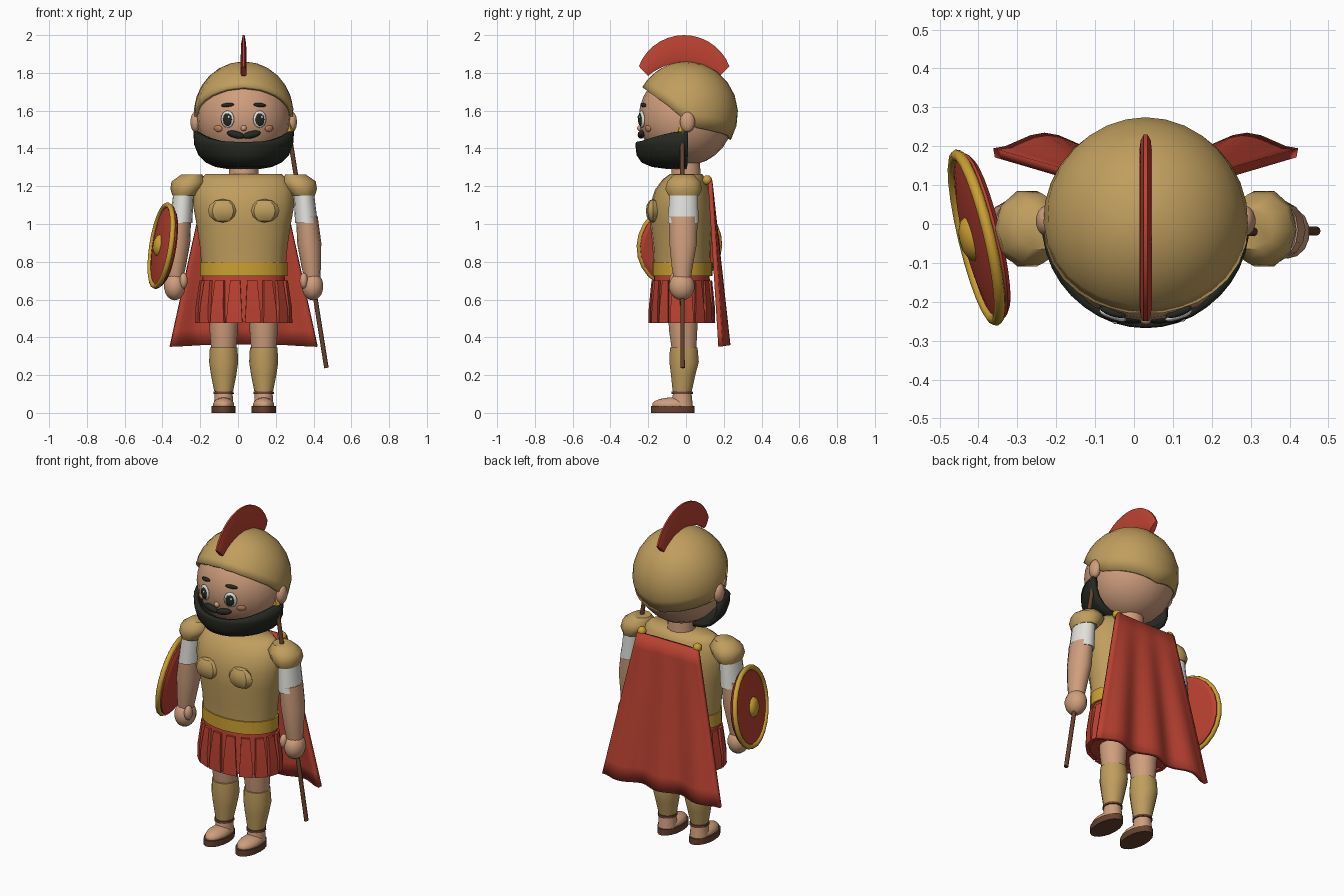
import bpy, bmesh, math
from mathutils import Vector, Matrix

if "Cube" in bpy.data.objects:
    bpy.data.objects.remove(bpy.data.objects["Cube"])

CX = 0.03            # body centre line
HEAD = Vector((CX, 0.0, 1.565))


def material(name, r, g, b):
    m = bpy.data.materials.new(name)
    lin = [((c / 255 + 0.055) / 1.055) ** 2.4 for c in (r, g, b)]
    m.diffuse_color = (*lin, 1)
    m.use_nodes = True
    m.node_tree.nodes["Principled BSDF"].inputs["Base Color"].default_value = m.diffuse_color
    return m


BRONZE = material("bronze", 192, 158, 94)
GOLD = material("gold", 204, 160, 50)
SKIN = material("skin", 207, 158, 125)
BLUSH = material("blush", 200, 136, 102)
RED = material("red", 188, 66, 50)
BLACK = material("black", 38, 41, 34)
WHITE = material("white", 225, 225, 220)
BROWN = material("brown", 102, 66, 46)


def finish(name, bm, mat, angle=40):
    bmesh.ops.recalc_face_normals(bm, faces=bm.faces)
    me = bpy.data.meshes.new(name)
    bm.to_mesh(me)
    bm.free()
    me.materials.append(mat)
    ob = bpy.data.objects.new(name, me)
    bpy.context.collection.objects.link(ob)
    bpy.ops.object.select_all(action='DESELECT')
    ob.select_set(True)
    bpy.context.view_layer.objects.active = ob
    bpy.ops.object.shade_smooth_by_angle(angle=math.radians(angle))
    return ob


def skin_rows(bm, rows, closed):
    """Bridge rows of points with quads."""
    vs = [[bm.verts.new(p) for p in row] for row in rows]
    n = len(rows[0])
    for a, b in zip(vs, vs[1:]):
        for i in range(n if closed else n - 1):
            j = (i + 1) % n
            bm.faces.new((a[i], a[j], b[j], b[i]))
    return vs


def loft(name, rings, mat, n=14, angle=40):
    """Capped stack of ellipses (cx, cy, z, rx, ry)."""
    bm = bmesh.new()
    rows = [[(cx + rx * math.cos(2 * math.pi * i / n), cy + ry * math.sin(2 * math.pi * i / n), z)
             for i in range(n)] for cx, cy, z, rx, ry in rings]
    vs = skin_rows(bm, rows, True)
    bm.faces.new(vs[0])
    bm.faces.new(vs[-1])
    return finish(name, bm, mat, angle)


def ball(name, pos, size, mat, rot=None, u=14, v=9, angle=60):
    bm = bmesh.new()
    bmesh.ops.create_uvsphere(bm, u_segments=u, v_segments=v, radius=1)
    m = Matrix.Translation(pos) @ (rot or Matrix()) @ Matrix.Diagonal((*size, 1))
    bmesh.ops.transform(bm, matrix=m, verts=bm.verts)
    return finish(name, bm, mat, angle)


def rod(name, a, b, r1, r2, mat, n=10):
    a, b = Vector(a), Vector(b)
    bm = bmesh.new()
    bmesh.ops.create_cone(bm, cap_ends=True, segments=n, radius1=r1, radius2=r2, depth=(b - a).length)
    m = Matrix.Translation((a + b) / 2) @ (b - a).to_track_quat('Z', 'Y').to_matrix().to_4x4()
    bmesh.ops.transform(bm, matrix=m, verts=bm.verts)
    return finish(name, bm, mat)


def face_patch(name, dx, z, rx, rz, mat, depth=0.012, out=0.0, roll=0):
    """Flattened ball lying on the front of the head."""
    dz = z - HEAD.z
    n = Vector((dx, -math.sqrt(0.25 ** 2 - dx * dx - dz * dz), dz)).normalized()
    rot = n.to_track_quat('-Y', 'Z').to_matrix().to_4x4() @ Matrix.Rotation(math.radians(roll), 4, 'Y')
    return ball(name, HEAD + n * (0.25 + out), (rx, depth, rz), mat, rot, 14, 8)


def solidify(ob, t, offset=-1):
    m = ob.modifiers.new("thickness", 'SOLIDIFY')
    m.thickness, m.offset = t, offset


def lerp_table(table, x):
    for (x0, y0), (x1, y1) in zip(table, table[1:]):
        if x <= x1:
            return y0 + (y1 - y0) * (x - x0) / (x1 - x0)
    return table[-1][1]


# head and neck
ball("head", HEAD, (0.25, 0.25, 0.255), SKIN, u=20, v=14)
loft("neck", [(CX, 0, 1.22, 0.08, 0.08), (CX, 0, 1.36, 0.075, 0.075)], SKIN)

# helmet dome with a rim that sweeps down to the back
rim = [(0, 1.727), (25, 1.715), (45, 1.685), (65, 1.64), (82, 1.575), (100, 1.51), (180, 1.445)]
bm = bmesh.new()
rows = []
for k in range(8):
    row = []
    for i in range(32):
        phi = 2 * math.pi * i / 32
        deg = math.degrees(phi)
        e0 = math.asin((lerp_table(rim, min(deg, 360 - deg)) - 1.585) / 0.275)
        e = e0 + (math.radians(88) - e0) * k / 7
        row.append((CX + 0.264 * math.cos(e) * math.sin(phi),
                    0.003 - 0.272 * math.cos(e) * math.cos(phi), 1.585 + 0.275 * math.sin(e)))
    rows.append(row)
bm.faces.new(skin_rows(bm, rows, True)[-1])
solidify(finish("helmet", bm, BRONZE, 60), 0.02)

# crest: crescent with a lens-shaped section
bm = bmesh.new()
rows = []
for k in range(15):
    t = -1 + 2 * k / 14
    a, b = math.radians(69) * t, math.radians(41) * t
    o = Vector((CX, -0.01 + 0.257 * math.sin(a), 1.743 + 0.257 * math.cos(a)))
    i = Vector((CX, -0.01 + 0.29 * math.sin(b), 1.565 + 0.29 * math.cos(b)))
    rows.append([o.lerp(i, f) + Vector((w, 0, 0)) for f, w in
                 ((0, 0.005), (0.3, 0.013), (0.8, 0.016), (1, 0.01),
                  (1, -0.01), (0.8, -0.016), (0.3, -0.013), (0, -0.005))])
vs = skin_rows(bm, rows, True)
bm.faces.new(vs[0])
bm.faces.new(vs[-1])
finish("crest", bm, RED)

# beard shell wrapping the jaw
bm = bmesh.new()
rows = []
for rx, ry, z in ((0.267, 0.265, None), (0.262, 0.268, 1.42), (0.24, 0.262, 1.365),
                  (0.2, 0.235, 1.325), (0.15, 0.18, 1.302), (0.08, 0.09, 1.29)):
    row = []
    for k in range(21):
        a = math.radians(-92 + 184 * k / 20)
        top = 1.435 + 0.055 * abs(math.sin(a)) ** 3
        row.append((CX + rx * math.sin(a), -ry * math.cos(a), z or top))
    rows.append(row)
skin_rows(bm, rows, False)
solidify(finish("beard", bm, BLACK, 60), 0.025)

# face details
face_patch("nose", 0, 1.507, 0.016, 0.016, SKIN, 0.016)
for s in (-1, 1):
    face_patch("eye_white", s * 0.085, 1.555, 0.037, 0.046, WHITE)
    face_patch("pupil", s * 0.083, 1.553, 0.025, 0.034, BLACK, 0.008, 0.008)
    face_patch("eye_glint", s * 0.083 + 0.008, 1.566, 0.006, 0.008, WHITE, 0.004, 0.015)
    face_patch("eyebrow", s * 0.085, 1.63, 0.036, 0.011, BLACK, 0.012, 0, s * 6)
    face_patch("cheek", s * 0.135, 1.505, 0.026, 0.018, BLUSH, 0.008)
    face_patch("moustache", s * 0.04, 1.476, 0.05, 0.019, BLACK, 0.018, 0.008, -s * 14)
    ball("ear", (CX + s * 0.255, 0.008, 1.54), (0.028, 0.04, 0.055), SKIN)

# cuirass, chest plates, belt
loft("cuirass", [(CX, -0.022, 0.76, 0.222, 0.15), (CX, -0.022, 0.88, 0.232, 0.155),
                 (CX, -0.025, 1.0, 0.25, 0.165), (CX, -0.025, 1.1, 0.268, 0.165),
                 (CX, -0.02, 1.18, 0.262, 0.145), (CX, -0.01, 1.235, 0.235, 0.115),
                 (CX, 0, 1.265, 0.2, 0.085)], BRONZE, 20, 60)
loft("belt", [(CX, -0.02, 0.725, 0.232, 0.16), (CX, -0.02, 0.8, 0.232, 0.16)], GOLD, 24)
for s in (-1, 1):
    ball("chest_plate", (CX + s * 0.11, -0.175, 1.07), (0.08, 0.038, 0.062), BRONZE, u=8, v=6, angle=30)

# skirt: base plus hanging strips
loft("skirt_base", [(CX, -0.022, 0.485, 0.24, 0.163), (CX, -0.022, 0.6, 0.232, 0.157),
                    (CX, -0.022, 0.74, 0.215, 0.145)], RED, 32)
bm = bmesh.new()
for k in range(16):
    a = 2 * math.pi * (k + 0.5) / 16
    quads = []
    for z, f, w in ((0.475, 1.0, 0.17), (0.56, 0.99, 0.15), (0.70, 0.91, 0.115)):
        quads.append([(CX + 0.258 * f * g * math.cos(a + d), -0.022 + 0.177 * f * g * math.sin(a + d), z)
                      for d, g in ((-w, 0.9), (-w, 1), (w, 1), (w, 0.9))])
    vs = skin_rows(bm, quads, True)
    bm.faces.new(vs[0])
    bm.faces.new(vs[-1])
finish("skirt_strips", bm, RED, 25)

# legs and sandals
for s in (-1, 1):
    x = CX + s * 0.106
    loft("thigh", [(x, -0.01, 0.33, 0.066, 0.066), (x, -0.015, 0.43, 0.074, 0.076),
                   (x, -0.015, 0.56, 0.08, 0.085)], SKIN)
    loft("greave", [(x, -0.02, 0.115, 0.05, 0.052), (x, -0.015, 0.2, 0.067, 0.066),
                    (x, -0.01, 0.27, 0.077, 0.08), (x, -0.012, 0.345, 0.073, 0.075)], BRONZE, 14, 50)
    loft("ankle", [(x, -0.02, 0.03, 0.052, 0.058), (x, -0.02, 0.14, 0.045, 0.047)], SKIN)
    ball("foot", (x, -0.072, 0.042), (0.058, 0.108, 0.04), SKIN)
    loft("sole", [(x, -0.07, 0, 0.064, 0.118), (x, -0.07, 0.036, 0.064, 0.118)], BROWN, 18)
    loft("ankle_strap", [(x, -0.02, 0.1, 0.054, 0.058), (x, -0.02, 0.113, 0.053, 0.057)], BROWN)

# arms
for s in (-1, 1):
    def X(d):
        return CX + s * d
    loft("shoulder_guard", [(X(0.315), -0.012, 1.15, 0.062, 0.085), (X(0.305), -0.012, 1.185, 0.083, 0.102),
                            (X(0.29), -0.012, 1.225, 0.092, 0.092), (X(0.275), -0.012, 1.262, 0.055, 0.055)],
         BRONZE, 10, 45)
    loft("sleeve", [(X(0.332), -0.015, 1.005, 0.06, 0.084), (X(0.318), -0.012, 1.17, 0.054, 0.076)], WHITE)
    loft("arm", [(X(0.364), -0.02, 0.7, 0.042, 0.045), (X(0.357), -0.02, 0.78, 0.052, 0.058),
                 (X(0.347), -0.015, 0.9, 0.064, 0.075), (X(0.335), -0.015, 1.04, 0.057, 0.078)], SKIN, 14, 60)
    ball("hand", (X(0.365), -0.022, 0.67), (0.058, 0.068, 0.074), SKIN)
    ball("thumb", (X(0.318), -0.06, 0.7), (0.022, 0.028, 0.042), SKIN)

# spear through the fist
tip = Vector((0.268, -0.02, 1.5))
rod("spear_shaft", (0.468, -0.018, 0.238), tip, 0.012, 0.012, BROWN)
rod("spear_head", (0.272, -0.02, 1.475), (0.255, -0.02, 1.6), 0.026, 0.002, GOLD, 6)

# round shield: disc, rim and boss
place = Matrix.Translation((-0.405, -0.035, 0.885)) @ \
    Vector((-0.96, -0.23, 0.15)).to_track_quat('Z', 'Y').to_matrix().to_4x4()
bpy.ops.mesh.primitive_torus_add(major_radius=0.218, minor_radius=0.015, major_segments=24, minor_segments=8)
shield_rim = bpy.context.object
shield_rim.name = "shield_rim"
shield_rim.data.materials.append(GOLD)
bpy.ops.object.shade_smooth()
disc = loft("shield_disc", [(0, 0, -0.034, 0.2, 0.2), (0, 0, -0.022, 0.218, 0.218), (0, 0, 0.0, 0.215, 0.215),
                            (0, 0, 0.012, 0.15, 0.15), (0, 0, 0.018, 0.06, 0.06)], RED, 24, 30)
boss = ball("shield_boss", (0, 0, 0.018), (0.058, 0.058, 0.026), GOLD, u=12, v=6)
for ob in (shield_rim, disc, boss):
    ob.matrix_world = place

# cape with folds that deepen towards the hem, and its pins
bm = bmesh.new()
rows = []
for j in range(11):
    v = j / 10
    rows.append([(CX + u * (0.2 + 0.19 * v), 0.128 + 0.075 * v + 0.02 * v * math.cos(u * 3 * math.pi),
                  1.228 - 0.865 * v - 0.012 * v * u * u) for u in [-1 + k / 12 for k in range(25)]])
skin_rows(bm, rows, False)
solidify(finish("cape", bm, RED, 60), 0.024, 0)
for s in (-1, 1):
    ball("cape_pin", (CX + s * 0.185, 0.112, 1.232), (0.026, 0.026, 0.026), GOLD, u=10, v=7)
